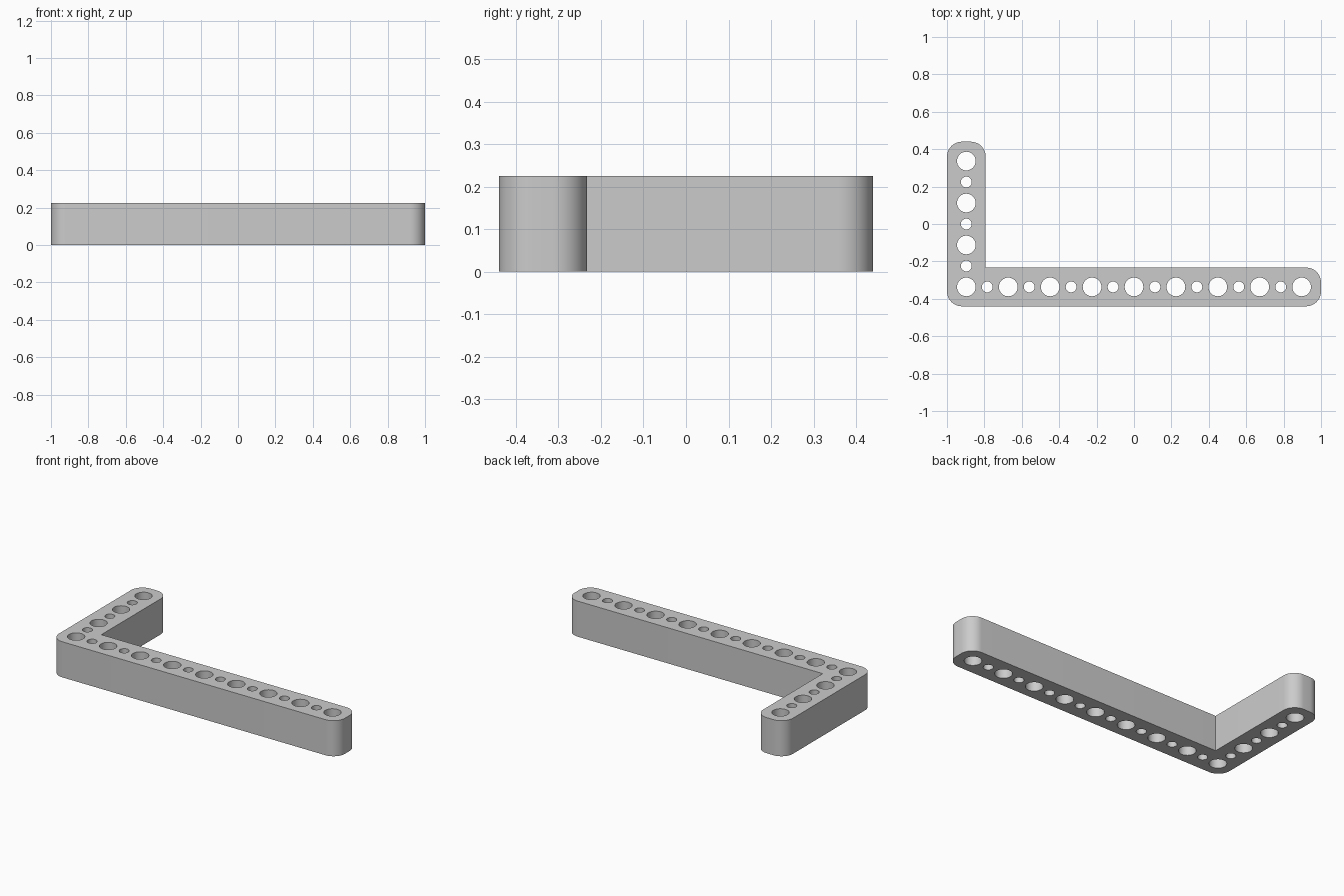
import bpy
import bmesh
from math import cos, sin, pi, radians

cube = bpy.data.objects.get("Cube")
if cube:
    bpy.data.objects.remove(cube, do_unlink=True)

HEIGHT = 0.225
WIDTH = 0.207          # width of each arm
X, Y = 1.0, 0.44       # half extents
CORNER = 0.08
BIG, SMALL = 0.05, 0.029


def arc(cx, cy, r, start, end, steps):
    """Points along an arc, angles in degrees."""
    return [(cx + r * cos(radians(start + (end - start) * i / steps)),
             cy + r * sin(radians(start + (end - start) * i / steps)))
            for i in range(steps + 1)]


def add_loop(curve, points):
    spline = curve.splines.new('POLY')
    spline.points.add(len(points) - 1)
    for p, (x, y) in zip(spline.points, points):
        p.co = (x, y, 0, 1)
    spline.use_cyclic_u = True


# L-shaped outline: rounded outside corners, sharp inside corner
inner_x, inner_y = -X + WIDTH, -Y + WIDTH
corners = [(-X + CORNER, -Y + CORNER, 180), (X - CORNER, -Y + CORNER, 270),
           (X - CORNER, inner_y - CORNER, 0), None,
           (inner_x - CORNER, Y - CORNER, 0), (-X + CORNER, Y - CORNER, 90)]
outline = []
for c in corners:
    if c is None:
        outline.append((inner_x, inner_y))
    else:
        outline += arc(c[0], c[1], CORNER, c[2], c[2] + 90, 12)

profile = bpy.data.curves.new("bracket_profile", 'CURVE')
profile.dimensions = '2D'
profile.fill_mode = 'BOTH'
profile.extrude = HEIGHT / 2
add_loop(profile, outline)

# Alternating large and small through holes along both arms
hole_x, hole_y = -X + WIDTH / 2, -Y + WIDTH / 2
step_x, step_y = -hole_x / 8, -hole_y / 3
holes = [(hole_x + i * step_x, hole_y, i) for i in range(17)]
holes += [(hole_x, hole_y + i * step_y, i) for i in range(1, 7)]
for x, y, i in holes:
    add_loop(profile, arc(x, y, SMALL if i % 2 else BIG, 0, 360, 32)[:-1])

# Turn the filled profile into a clean mesh standing on the floor
source = bpy.data.objects.new("profile_helper", profile)
bpy.context.scene.collection.objects.link(source)
bpy.context.view_layer.update()
depsgraph = bpy.context.evaluated_depsgraph_get()
mesh = bpy.data.meshes.new_from_object(source.evaluated_get(depsgraph))
bpy.data.objects.remove(source, do_unlink=True)

bm = bmesh.new()
bm.from_mesh(mesh)
bmesh.ops.remove_doubles(bm, verts=bm.verts, dist=0.0001)
bmesh.ops.translate(bm, verts=bm.verts, vec=(0, 0, HEIGHT / 2))
bmesh.ops.recalc_face_normals(bm, faces=bm.faces)
bm.to_mesh(mesh)
bm.free()

# Single grey material
grey = bpy.data.materials.new("light_grey")
grey.use_nodes = True
colour = (0.6, 0.6, 0.6, 1)
grey.diffuse_color = colour
grey.node_tree.nodes["Principled BSDF"].inputs["Base Color"].default_value = colour
mesh.materials.clear()
mesh.materials.append(grey)

bracket = bpy.data.objects.new("angle_bracket", mesh)
bpy.context.scene.collection.objects.link(bracket)
bpy.ops.object.select_all(action='DESELECT')
bracket.select_set(True)
bpy.context.view_layer.objects.active = bracket
bpy.ops.object.shade_smooth_by_angle(angle=radians(30))
